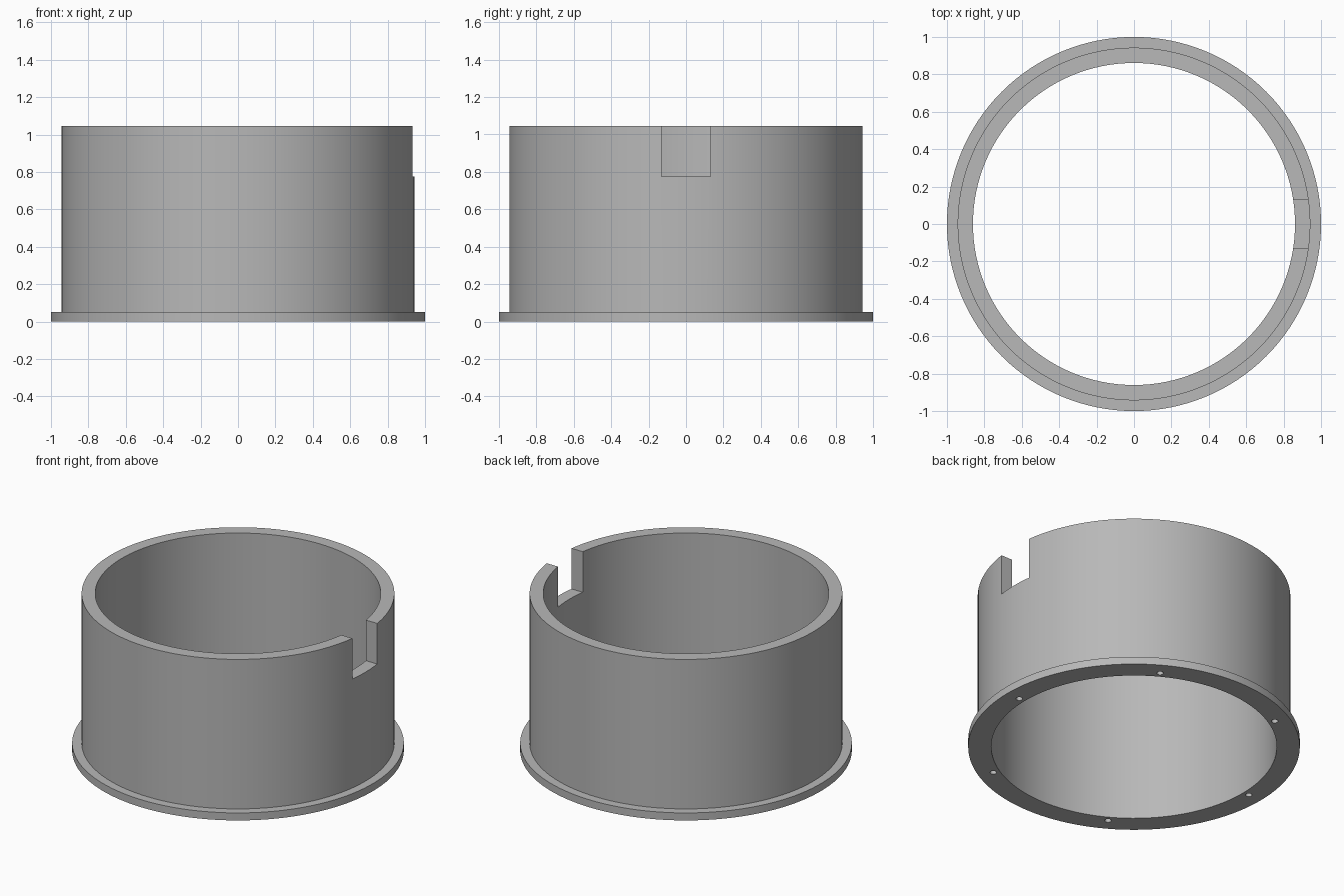
import bpy, bmesh, math
from mathutils import Matrix, Vector

cube = bpy.data.objects.get("Cube")
if cube:
    bpy.data.objects.remove(cube)

INNER, OUTER, FLANGE = 0.861, 0.943, 1.0
HEIGHT, LIP = 1.045, 0.05
NOTCH_BASE, NOTCH_WIDTH = 0.775, 0.26
HOLE_RING, HOLE_RADIUS, HOLE_DEPTH = 0.903, 0.02, 0.2
SEGMENTS = 128

grey = bpy.data.materials.new("plain grey")
grey.use_nodes = True
colour = (0.48, 0.48, 0.48, 1)
grey.diffuse_color = colour
grey.node_tree.nodes["Principled BSDF"].inputs["Base Color"].default_value = colour


def make_object(name, bm):
    bmesh.ops.recalc_face_normals(bm, faces=bm.faces[:])
    mesh = bpy.data.meshes.new(name)
    bm.to_mesh(mesh)
    bm.free()
    mesh.materials.append(grey)
    obj = bpy.data.objects.new(name, mesh)
    bpy.context.collection.objects.link(obj)
    return obj


# Flanged sleeve: an L-shaped section spun around the vertical axis
bm = bmesh.new()
section = [(INNER, 0), (FLANGE, 0), (FLANGE, LIP),
           (OUTER, LIP), (OUTER, HEIGHT), (INNER, HEIGHT)]
verts = [bm.verts.new((r, 0, z)) for r, z in section]
edges = [bm.edges.new((verts[i - 1], verts[i])) for i in range(len(verts))]
bmesh.ops.spin(bm, geom=verts + edges, cent=(0, 0, 0), axis=(0, 0, 1),
               angle=math.tau, steps=SEGMENTS)
bmesh.ops.remove_doubles(bm, verts=bm.verts[:], dist=0.0001)
sleeve = make_object("flanged_sleeve", bm)

# Cutter: the rim notch and six blind screw holes in the underside
bm = bmesh.new()
bmesh.ops.create_cube(bm, size=1, matrix=Matrix.Translation((0.9, 0, NOTCH_BASE + 0.25))
                      @ Matrix.Diagonal(Vector((0.4, NOTCH_WIDTH, 0.5, 1))))
for i in range(6):
    turn = Matrix.Rotation(i * math.tau / 6, 4, 'Z')
    bmesh.ops.create_cone(bm, cap_ends=True, segments=24, radius1=HOLE_RADIUS,
                          radius2=HOLE_RADIUS, depth=HOLE_DEPTH * 2,
                          matrix=turn @ Matrix.Translation((HOLE_RING, 0, 0)))
cutter = make_object("notch_and_hole_cutter", bm)
cutter.hide_render = True

cut = sleeve.modifiers.new("cut", 'BOOLEAN')
cut.operation = 'DIFFERENCE'
cut.solver = 'EXACT'
cut.object = cutter

# Apply the cut, then smooth the round walls and keep the rims sharp
for obj in bpy.context.selected_objects:
    obj.select_set(False)
sleeve.select_set(True)
bpy.context.view_layer.objects.active = sleeve
bpy.ops.object.modifier_apply(modifier=cut.name)
bpy.data.objects.remove(cutter)
bpy.ops.object.shade_smooth_by_angle(angle=math.radians(30))
